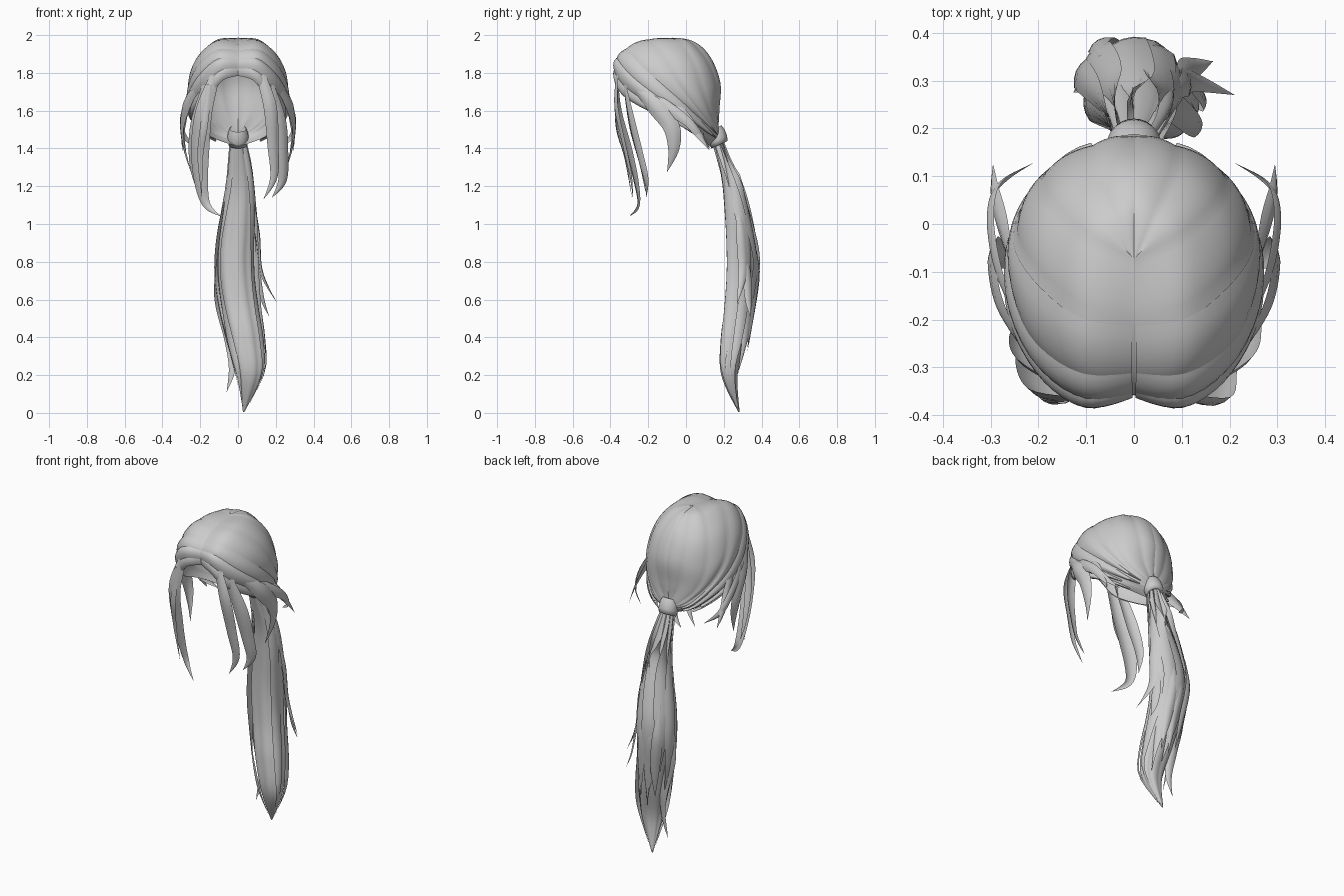
import bpy, math
from mathutils import Vector


def make(name, rows, closed=False):
    """Skin a grid of points into a smooth mesh."""
    n = len(rows[0])
    verts = [p for r in rows for p in r]
    faces = []
    for i in range(len(rows) - 1):
        for j in range(n if closed else n - 1):
            k = (j + 1) % n
            faces.append((i * n + j, i * n + k, (i + 1) * n + k, (i + 1) * n + j))
    me = bpy.data.meshes.new(name)
    me.from_pydata([tuple(v) for v in verts], [], faces)
    me.validate()
    for p in me.polygons:
        p.use_smooth = True
    ob = bpy.data.objects.new(name, me)
    bpy.context.collection.objects.link(ob)
    return ob


def spline(pts, t):
    """Catmull-Rom point at t in 0..1, any dimension above one."""
    n = len(pts) - 1
    s = min(max(t, 0), 1) * n
    i = min(int(s), n - 1)
    f = s - i
    a, b, c, d = (pts[min(max(k, 0), n)] for k in (i - 1, i, i + 1, i + 2))
    return Vector([q + .5 * f * (r - p + f * (2 * p - 5 * q + 4 * r - w + f * (3 * (q - r) + w - p)))
                   for p, q, r, w in zip(a, b, c, d)])


# Half cap: strand lines running from the parting to the tie
SECTIONS = [
    [(0, -.35, 1.785), (.08, -.37, 1.76), (.145, -.33, 1.68), (.22, -.2, 1.60), (.215, -.05, 1.53), (.13, .07, 1.455), (0, .13, 1.41)],
    [(0, -.355, 1.86), (.1, -.362, 1.855), (.195, -.29, 1.77), (.25, -.16, 1.67), (.235, -.02, 1.57), (.135, .11, 1.475), (.02, .165, 1.44)],
    [(0, -.30, 1.925), (.11, -.295, 1.925), (.21, -.22, 1.84), (.25, -.1, 1.73), (.23, .02, 1.62), (.135, .135, 1.5), (.03, .17, 1.46)],
    [(0, -.2, 1.97), (.11, -.18, 1.972), (.205, -.1, 1.885), (.245, -.02, 1.75), (.21, .07, 1.62), (.115, .15, 1.51), (.03, .175, 1.47)],
    [(0, -.08, 1.985), (.1, -.03, 1.968), (.175, .04, 1.86), (.195, .09, 1.71), (.155, .13, 1.59), (.08, .165, 1.51), (.02, .175, 1.47)],
    [(0, -.08, 1.985), (.045, .02, 1.968), (.085, .11, 1.87), (.09, .16, 1.74), (.07, .165, 1.61), (.035, .17, 1.53), (.01, .175, 1.48)],
    [(0, -.08, 1.985), (0, .04, 1.965), (0, .125, 1.89), (0, .18, 1.75), (0, .175, 1.62), (0, .17, 1.53), (0, .17, 1.48)],
]
CENTRE = Vector((0, -.08, 1.68))


def cap(u, v, side, lift):
    p = spline([spline(s, v) for s in SECTIONS], u)
    p += (p - CENTRE).normalized() * lift
    return Vector((p.x * side if v > 0 else 0, p.y, p.z))


def panel(name, side, u0, u1, v0, v1, lift):
    """Tapered overlapping strip of hair lying on the cap."""
    rows = []
    for i in range(25):
        t = i / 24
        half = (u1 - u0) / 2 * (1 - .8 * t ** 4)
        row = []
        for j in range(7):
            w = j / 3 - 1
            u = (u0 + u1) / 2 + w * half
            row.append(cap(u, v0 + (v1 - v0) * t, side, lift * (1 - .7 * w * w) * min(1, .3 + 3 * t)))
        rows.append(row)
    make(name, rows)


def lock(name, path, widths, side=1, axis=(0, -.08), bulge=.2):
    """Curved ribbon along a path, facing away from a vertical axis."""
    rows = []
    for i in range(29):
        t = i / 28
        p = spline(path, t)
        tan = spline(path, t + .02) - spline(path, t - .02)
        out = Vector((p.x - axis[0], p.y - axis[1], 0)).normalized()
        across = tan.cross(out).normalized()
        w = max(spline([(x, 0) for x in widths], t).x, .001) / 2
        row = []
        for k in (-1, -.5, 0, .5, 1):
            q = p + across * w * k + out * w * bulge * 2 * (1 - k * k)
            row.append(Vector((q.x * side, q.y, q.z)))
        rows.append(row)
    make(name, rows)


for side, tag in ((1, "right"), (-1, "left")):
    # scalp hair with shallow strand ridges
    make("scalp_hair_" + tag, [[cap(i / 48, j / 36, side, .006 * abs(math.sin(math.pi * i / 8)) * math.sin(math.pi * j / 36))
                               for j in range(37)] for i in range(49)])
    # swept fringe strips
    for k, (u0, u1, v1, h) in enumerate([(0, .11, .86, .02), (.07, .21, .8, .022),
                                         (.16, .33, .9, .018), (.28, .48, .9, .014)]):
        panel(f"fringe_{k}_{tag}", side, u0, u1, .01, v1, h)
    # side locks hanging over the ears
    lock("side_lock_" + tag, [(.22, -.27, 1.72), (.27, -.17, 1.63), (.288, -.08, 1.52), (.278, -.065, 1.4), (.25, -.1, 1.275)],
         [.03, .09, .09, .06, .0], side)
    lock("side_flick_" + tag, [(.23, -.22, 1.71), (.278, -.1, 1.62), (.298, .01, 1.54), (.28, .08, 1.46), (.21, .128, 1.4)],
         [.03, .06, .05, .035, .0], side)
    lock("ear_flick_" + tag, [(.24, -.12, 1.66), (.268, -.02, 1.58), (.29, .06, 1.48), (.295, .125, 1.39)],
         [.04, .06, .04, .0], side)

# face-framing locks, different on each side
RIGHT, LEFT = (.12, 0), (-.12, 0)
lock("front_lock_right", [(.12, -.36, 1.79), (.17, -.365, 1.62), (.185, -.325, 1.42), (.19, -.29, 1.25), (.135, -.28, 1.13)],
     [.05, .07, .06, .04, 0], axis=RIGHT)
lock("front_outer_lock_right", [(.16, -.325, 1.75), (.215, -.285, 1.55), (.235, -.24, 1.36), (.235, -.21, 1.23), (.18, -.21, 1.14)],
     [.05, .08, .07, .05, 0], axis=RIGHT)
lock("front_lock_left", [(-.12, -.36, 1.79), (-.18, -.35, 1.6), (-.2, -.3, 1.4), (-.195, -.26, 1.22), (-.165, -.25, 1.1), (-.09, -.3, 1.04)],
     [.05, .09, .1, .075, .04, 0], axis=LEFT)
lock("front_outer_lock_left", [(-.16, -.325, 1.75), (-.22, -.285, 1.52), (-.235, -.235, 1.32), (-.215, -.215, 1.17)],
     [.05, .07, .05, 0], axis=LEFT)
lock("front_thin_lock_left", [(-.15, -.37, 1.74), (-.18, -.365, 1.52), (-.2, -.32, 1.35), (-.19, -.285, 1.13)],
     [.03, .04, .03, 0], axis=LEFT)

# hair tie: flared band around the gathered hair
band = []
for t, r in ((0, .044), (.3, .054), (.7, .056), (1, .05), (1, .035)):
    c = Vector((0, .15, 1.505)).lerp(Vector((0, .178, 1.42)), t)
    band.append([c + Vector((math.cos(a), .85 * math.sin(a), .4 * math.sin(a))) * r
                 for a in (2 * math.pi * k / 24 for k in range(24))])
make("hair_tie", band, True)

# ponytail core: x, y, z, half width, half depth
TAIL = [(0, .165, 1.44, .035, .03), (.012, .235, 1.2, .07, .038), (0, .275, 1, .092, .06), (-.012, .295, .8, .1, .076),
        (.005, .28, .6, .1, .07), (.04, .25, .4, .095, .068), (.065, .23, .2, .068, .045), (.03, .28, .005, .004, .004)]
tail = []
for i in range(49):
    x, y, z, w, d = spline(TAIL, i / 48)
    tail.append([Vector((x + w * m * math.cos(a), y + d * m * math.sin(a), z))
                 for a, m in ((2 * math.pi * k / 42, .88 + .1 * abs(math.sin(math.pi * k / 6))) for k in range(42))])
make("ponytail", tail, True)

# ponytail strands lying around the core
for k, (ang, end, wide) in enumerate([(20, .96, .06), (60, .85, .08), (95, .8, .09), (130, .62, .08),
                                      (165, .9, .06), (215, .97, .06), (325, .97, .06)]):
    a = math.radians(ang)
    path = []
    for i in range(9):
        x, y, z, w, d = spline(TAIL, end * i / 8)
        f = 1.03 + .12 * (i / 8) ** 3
        path.append((x + w * f * math.cos(a), y + d * f * math.sin(a), z))
    lock(f"tail_strand_{k}", path, [.02, wide, wide * 1.1, wide * .8, 0], axis=(.02, .26), bulge=.15)

# loose ends breaking away from the ponytail
lock("loose_end_left", [(-.1, .28, .85), (-.1, .29, .62), (-.045, .28, .4), (-.03, .26, .24), (-.06, .26, .11)],
     [.02, .06, .06, .04, 0], axis=(-.05, .2))
lock("loose_end_right", [(.08, .27, 1.15), (.105, .29, .95), (.12, .3, .75), (.21, .27, .575)],
     [.01, .05, .05, 0], axis=(0, .26))
lock("loose_end_low_right", [(.09, .29, .95), (.105, .32, .75), (.13, .33, .6), (.165, .34, .51)],
     [.01, .05, .04, 0], axis=(0, .26))
for k, (x, z) in enumerate([(.03, .32), (.075, .34), (-.02, .37)]):
    lock(f"loose_end_back_{k}", [(x - .05, .35, .95), (x - .05, .375, .76), (x - .02, .355, .55), (x, .325, z)],
         [.01, .06, .05, 0], axis=(.02, .22))
